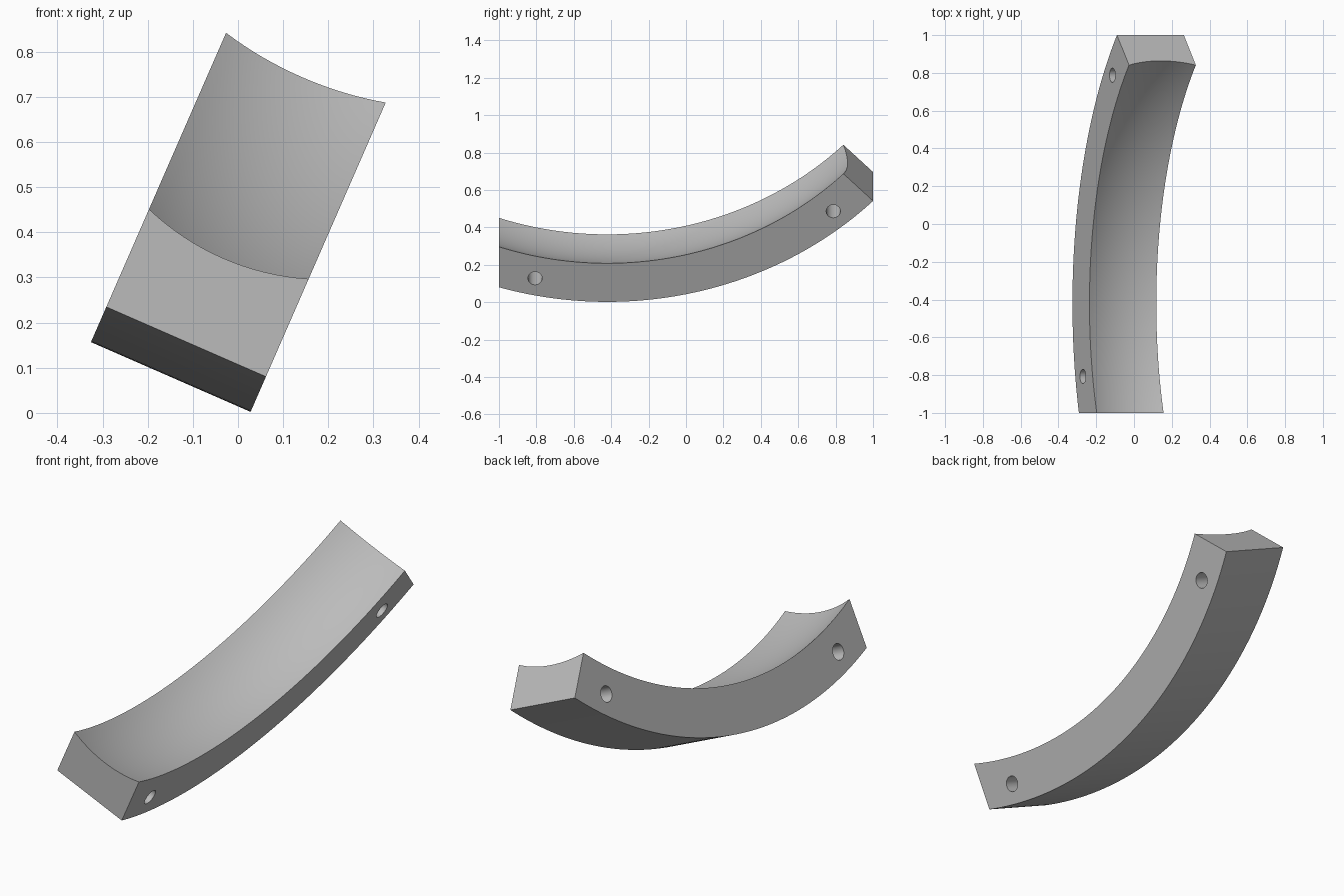
import bpy, bmesh
from math import sin, cos, asin, radians, pi
from mathutils import Matrix, Vector

cube = bpy.data.objects.get("Cube")
if cube:
    bpy.data.objects.remove(cube, do_unlink=True)

TILT = radians(23.6)      # roll of the whole bar about y
OUTER, INNER = 2.01, 1.785
CENTRE_Y = -0.421         # centre of the sweep, in the y / up plane
FRONT = -1.0              # flat front end
END = radians(45)         # radial back end
HALF, SAG = 0.193, 0.032  # half width and depth of the hollow
STEPS, ACROSS = 64, 16

grey = bpy.data.materials.new("light grey")
grey.use_nodes = True
COLOUR = (0.5, 0.5, 0.5, 1)
grey.diffuse_color = COLOUR
grey.node_tree.nodes["Principled BSDF"].inputs["Base Color"].default_value = COLOUR


def on_arc(u, r, a):
    return Vector((u, CENTRE_Y + r * sin(a), OUTER - r * cos(a)))


def make_object(name, bm):
    bmesh.ops.recalc_face_normals(bm, faces=bm.faces)
    mesh = bpy.data.meshes.new(name)
    bm.to_mesh(mesh)
    bm.free()
    mesh.materials.append(grey)
    obj = bpy.data.objects.new(name, mesh)
    bpy.context.collection.objects.link(obj)
    obj.rotation_euler = (0, TILT, 0)
    obj.location = (-0.149, 0, 0.0795)
    return obj


# Section: flat outer side, hollow inner side
curve_r = (HALF ** 2 + SAG ** 2) / (2 * SAG)
section = [(-HALF, OUTER), (HALF, OUTER)]
for i in range(ACROSS + 1):
    u = HALF * (1 - 2 * i / ACROSS)
    section.append((u, INNER + SAG - curve_r + (curve_r ** 2 - u ** 2) ** 0.5))

# Curved bar: each section point sweeps from the flat front to the radial end
bm = bmesh.new()
rings = []
for k in range(STEPS + 1):
    ring = []
    for u, r in section:
        start = asin((FRONT - CENTRE_Y) / r)
        ring.append(bm.verts.new(on_arc(u, r, start + (END - start) * k / STEPS)))
    rings.append(ring)
n = len(section)
for a, b in zip(rings, rings[1:]):
    for i in range(n):
        j = (i + 1) % n
        bm.faces.new((a[i], a[j], b[j], b[i]))
bm.faces.new(rings[0])
bm.faces.new(rings[-1])
bar = make_object("curved_bar", bm)

# Cross holes near both ends
bm = bmesh.new()
for angle in (-11.65, 39.2):
    place = Matrix.Translation(on_arc(0, 1.912, radians(angle)))
    bmesh.ops.create_cone(bm, cap_ends=True, segments=32, radius1=0.038,
                          radius2=0.038, depth=3 * HALF,
                          matrix=place @ Matrix.Rotation(pi / 2, 4, 'Y'))
cutter = make_object("hole_cutter", bm)
cutter.hide_render = True

cut = bar.modifiers.new("holes", 'BOOLEAN')
cut.operation = 'DIFFERENCE'
cut.solver = 'EXACT'
cut.object = cutter
bpy.context.view_layer.objects.active = bar
for obj in bpy.context.selected_objects:
    obj.select_set(False)
bar.select_set(True)
bpy.ops.object.modifier_apply(modifier=cut.name)
bpy.data.objects.remove(cutter, do_unlink=True)
bpy.ops.object.shade_smooth_by_angle(angle=radians(30))
